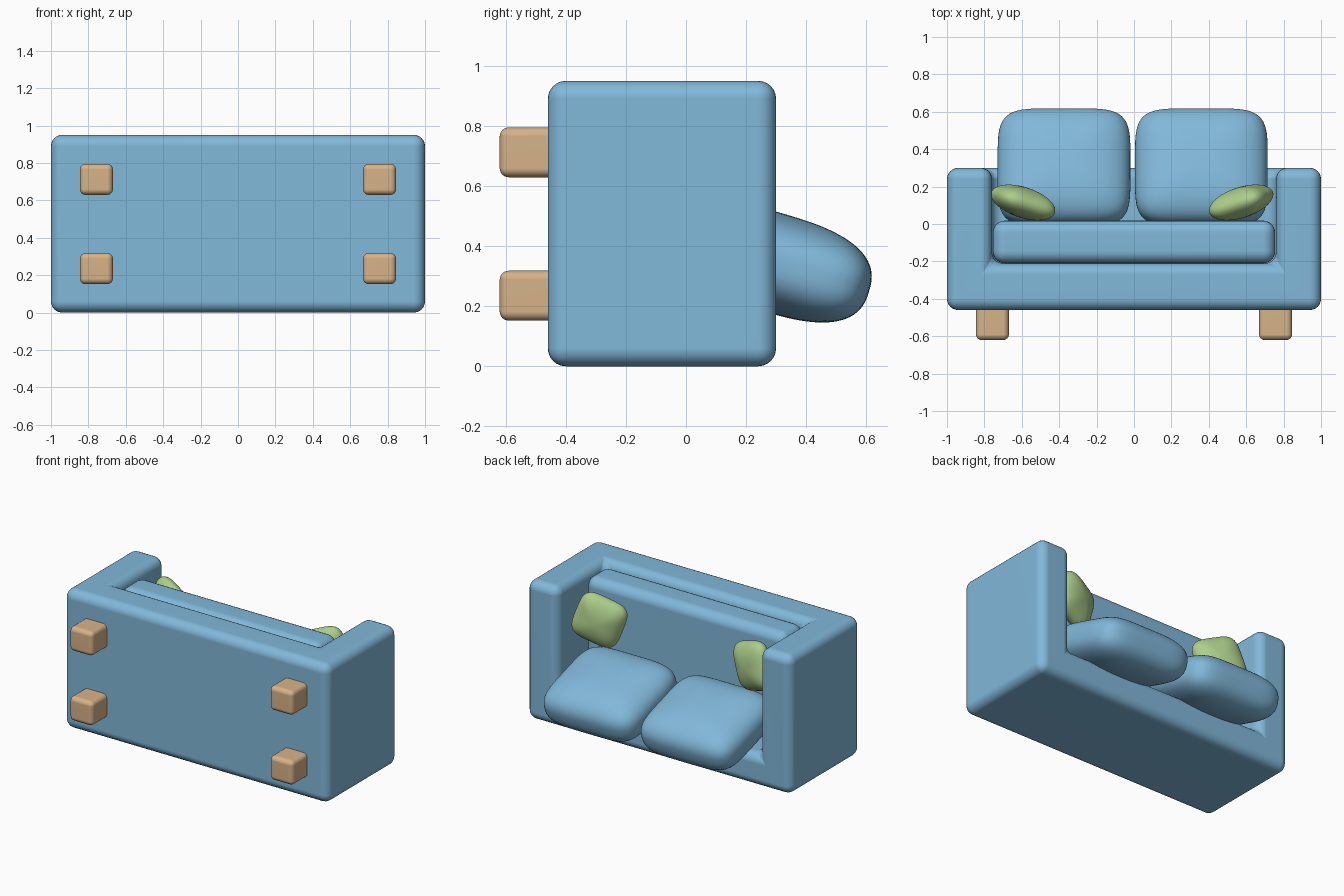
import bpy, bmesh
from math import radians
from mathutils import Matrix, Vector

if "Cube" in bpy.data.objects:
    bpy.data.objects.remove(bpy.data.objects["Cube"])


def material(name, rgb):
    m = bpy.data.materials.new(name)
    m.diffuse_color = (*rgb, 1)
    m.use_nodes = True
    m.node_tree.nodes["Principled BSDF"].inputs["Base Color"].default_value = m.diffuse_color
    return m


BLUE = material("blue_fabric", (0.22, 0.48, 0.70))
GREEN = material("green_fabric", (0.42, 0.62, 0.26))
WOOD = material("wood", (0.68, 0.45, 0.25))


def finish(bm, name, mat, bevel=0):
    bmesh.ops.recalc_face_normals(bm, faces=bm.faces)
    me = bpy.data.meshes.new(name)
    bm.to_mesh(me)
    bm.free()
    ob = bpy.data.objects.new(name, me)
    bpy.context.collection.objects.link(ob)
    me.materials.append(mat)
    for p in me.polygons:
        p.use_smooth = True
    if bevel:
        b = ob.modifiers.new("round", 'BEVEL')
        b.width, b.segments = bevel, 6
        b.limit_method = 'ANGLE'
        w = ob.modifiers.new("normals", 'WEIGHTED_NORMAL')
        w.keep_sharp = True
    return ob


def box(name, mat, lo, hi, bevel):
    lo, hi = Vector(lo), Vector(hi)
    bm = bmesh.new()
    bmesh.ops.create_cube(bm, size=1)
    for v in bm.verts:
        v.co = (lo + hi) / 2 + v.co * (hi - lo)
    return finish(bm, name, mat, bevel)


def cushion(name, mat, half, n, m, matrix):
    """Puffy rounded slab: n squares off the outline, m the edge profile."""
    bm = bmesh.new()
    bmesh.ops.create_cube(bm, size=2)
    bmesh.ops.subdivide_edges(bm, edges=bm.edges[:], cuts=23, use_grid_fill=True)
    for v in bm.verts:
        x, y, z = (abs(c) for c in v.co)
        f = (x**n + y**n) ** (m / n) + z**m
        p = v.co * f ** (-1 / m)
        v.co = matrix @ Vector(a * b for a, b in zip(p, half))
    return finish(bm, name, mat)


# Sofa frame (lying on its back): solid block with the seat opening left out
xs, ys, zs = (-1, -0.76, 0.76, 1), (-0.46, -0.21, 0.30), (0, 0.22, 0.95)
cells = {(i, j, k) for i in range(3) for j in range(2) for k in range(2)} - {(1, 1, 1)}
bm = bmesh.new()
for c in cells:
    for axis in range(3):
        for d in (0, 1):
            nb = list(c)
            nb[axis] += 2 * d - 1
            if tuple(nb) in cells:
                continue
            u, w = [a for a in range(3) if a != axis]
            quad = []
            for du, dw in ((0, 0), (1, 0), (1, 1), (0, 1)):
                q = list(c)
                q[axis] += d
                q[u] += du
                q[w] += dw
                quad.append(bm.verts.new((xs[q[0]], ys[q[1]], zs[q[2]])))
            bm.faces.new(quad)
bmesh.ops.remove_doubles(bm, verts=bm.verts, dist=1e-4)
bmesh.ops.recalc_face_normals(bm, faces=bm.faces)
bmesh.ops.dissolve_limit(bm, angle_limit=0.02, verts=bm.verts, edges=bm.edges)
finish(bm, "sofa_frame", BLUE, 0.06)

# Seat cushion
box("seat_cushion", BLUE, (-0.755, -0.21, 0.18), (0.755, 0.018, 0.93), 0.065)

for side, label in ((-1, "left"), (1, "right")):
    # Back cushions, leaning onto the backrest
    cushion(label + "_back_cushion", BLUE, (0.355, 0.32, 0.165), 5, 2.6,
            Matrix.Translation((side * 0.367 - 0.007, 0.303, 0.342))
            @ Matrix.Rotation(radians(-17), 4, 'X'))
    # Throw pillows, leaning on the arms
    cushion(label + "_pillow", GREEN, (0.16, 0.16, 0.082), 4, 2,
            Matrix.Translation((side * 0.583 - 0.01, 0.115, 0.72))
            @ Matrix.Rotation(radians(18 * side), 4, 'Z')
            @ Matrix.Rotation(radians(-20 * side), 4, 'Y')
            @ Matrix.Rotation(radians(90), 4, 'X'))
    # Legs
    for z, row in ((0.235, "back"), (0.712, "front")):
        x = side * 0.757
        box(f"{label}_{row}_leg", WOOD, (x - 0.088, -0.62, z - 0.083),
            (x + 0.088, -0.40, z + 0.083), 0.03)
